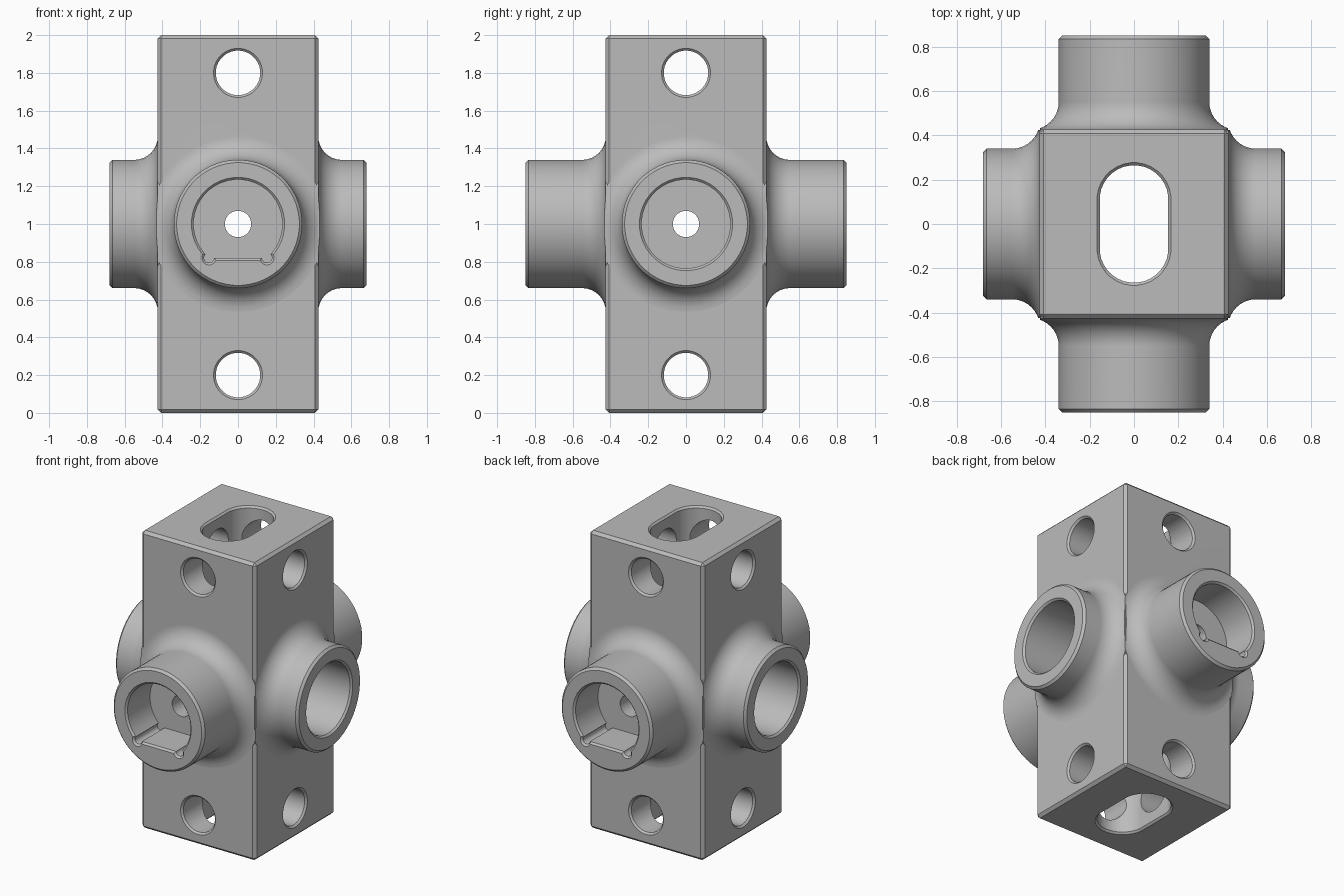
import bpy, bmesh
from math import sin, cos, pi, radians
from mathutils import Matrix

cube = bpy.data.objects.get("Cube")
if cube:
    bpy.data.objects.remove(cube, do_unlink=True)

HALF = 0.425      # half width of the square block
BOSS_R = 0.34
FILLET = 0.125
BORE_R = 0.235
EDGE = 0.012      # small chamfer on openings

steel = bpy.data.materials.new("plain_grey")
steel.use_nodes = True
grey = (0.5, 0.5, 0.5, 1)
steel.diffuse_color = grey
steel.node_tree.nodes["Principled BSDF"].inputs["Base Color"].default_value = grey


def link(name, bm):
    bmesh.ops.recalc_face_normals(bm, faces=bm.faces)
    mesh = bpy.data.meshes.new(name)
    bm.to_mesh(mesh)
    bm.free()
    mesh.materials.append(steel)
    obj = bpy.data.objects.new(name, mesh)
    bpy.context.collection.objects.link(obj)
    return obj


def box(name, size, place=Matrix()):
    bm = bmesh.new()
    bmesh.ops.create_cube(bm, size=1, matrix=place @ Matrix.Diagonal((*size, 1)))
    return link(name, bm)


def loft(name, sections, place, sides=32, stretch=0, flat=None):
    """Skin (depth, radius) sections; stretch makes a slot, flat makes a D shape."""
    bm = bmesh.new()
    rings = []
    for depth, r in sections:
        ring = []
        for i in range(sides):
            a = 2 * pi * (i + 0.5) / sides
            v = r * sin(a) + (stretch if sin(a) > 0 else -stretch)
            if flat:
                v = max(v, -flat - (r - BORE_R))
            ring.append(bm.verts.new(place @ Matrix.Translation((r * cos(a), v, depth)).translation))
        rings.append(ring)
    for lower, upper in zip(rings, rings[1:]):
        for i in range(sides):
            j = (i + 1) % sides
            bm.faces.new((lower[i], lower[j], upper[j], upper[i]))
    bm.faces.new(rings[0][::-1])
    bm.faces.new(rings[-1])
    return link(name, bm)


def combine(target, tool, operation):
    mod = target.modifiers.new("combine", 'BOOLEAN')
    mod.operation, mod.solver, mod.object = operation, 'EXACT', tool
    bpy.context.view_layer.objects.active = target
    bpy.ops.object.modifier_apply(modifier=mod.name)
    bpy.data.objects.remove(tool, do_unlink=True)


def side_frame(turn, z=1.0):
    """Frame whose depth axis points out of one side of the block."""
    return (Matrix.Translation((0, 0, z)) @ Matrix.Rotation(turn * pi / 2, 4, 'Z')
            @ Matrix.Rotation(pi / 2, 4, 'X'))


def through(end, r):
    """Through hole with chamfered mouths at both ends."""
    return [(-end - EDGE, r + 2 * EDGE), (-end + EDGE, r), (end - EDGE, r), (end + EDGE, r + 2 * EDGE)]


def pocket(floor, mouth, r):
    """Blind hole with a chamfered mouth."""
    return [(floor, r), (mouth - EDGE, r), (mouth + EDGE, r + 2 * EDGE)]


# Square block with chamfered edges
body = box("junction_block", (2 * HALF, 2 * HALF, 2), Matrix.Translation((0, 0, 1)))
bevel = body.modifiers.new("edges", 'BEVEL')
bevel.width, bevel.segments = 0.018, 1
bpy.context.view_layer.objects.active = body
bpy.ops.object.modifier_apply(modifier=bevel.name)

# Round bosses with flared roots, trimmed to the block width
for turn in range(4):
    tip = 0.68 if turn % 2 else 0.85
    frame = side_frame(turn)
    profile = [(0.3, BOSS_R + FILLET)]
    for k in range(9):
        a = k / 8 * pi / 2
        profile.append((HALF + FILLET * (1 - cos(a)), BOSS_R + FILLET * (1 - sin(a))))
    profile += [(tip - 0.015, BOSS_R), (tip, BOSS_R - 0.015)]
    boss = loft("boss", profile, frame, sides=48)
    combine(boss, box("trim", (2 * HALF - 0.002, 2, 3), frame), 'INTERSECT')
    combine(body, boss, 'UNION')

# Vertical slot through the whole block
slot = loft("slot_cutter", through(1, 0.155), Matrix.Translation((0, 0, 1)), stretch=0.11)
combine(body, slot, 'DIFFERENCE')

# Cross holes near both ends and the small centre passages
for turn in range(2):
    for z in (0.2, 1.8):
        combine(body, loft("hole_cutter", through(HALF, 0.118), side_frame(turn, z)), 'DIFFERENCE')
    passage = [(-0.65, 0.07), (0.65, 0.07)]
    combine(body, loft("passage_cutter", passage, side_frame(turn), sides=24), 'DIFFERENCE')

# Front and back: flat-bottomed bores with corner reliefs; sides: deep round bores
for turn in range(4):
    frame = side_frame(turn)
    if turn % 2:
        combine(body, loft("bore_cutter", pocket(0.28, 0.68, BORE_R), frame, sides=40), 'DIFFERENCE')
        continue
    combine(body, loft("bore_cutter", pocket(0.6, 0.85, BORE_R), frame, sides=40, flat=0.18), 'DIFFERENCE')
    for s in (-1, 1):
        corner = frame @ Matrix.Translation((s * 0.153, -0.178, 0))
        combine(body, loft("relief_cutter", pocket(0.6, 0.85, 0.027), corner, sides=16), 'DIFFERENCE')

# Shading
bpy.ops.object.select_all(action='DESELECT')
body.select_set(True)
bpy.context.view_layer.objects.active = body
bpy.ops.object.shade_smooth_by_angle(angle=radians(28))
weighted = body.modifiers.new("even_shading", 'WEIGHTED_NORMAL')
weighted.keep_sharp = True
